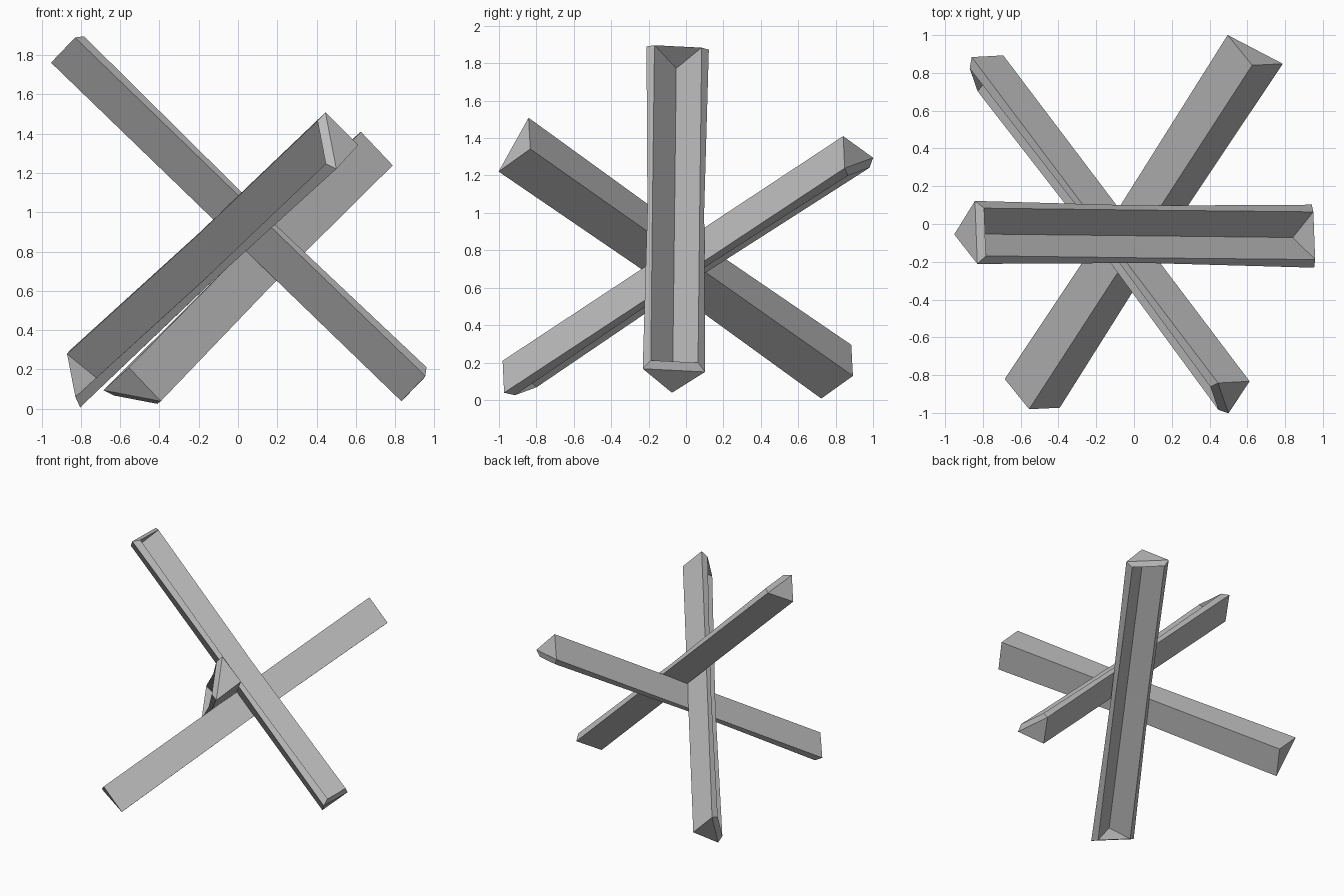
import bpy
import bmesh
from mathutils import Matrix, Vector

cube = bpy.data.objects.get("Cube")
if cube:
    bpy.data.objects.remove(cube, do_unlink=True)

LENGTH = 2.48      # beam length
HALF = 0.167       # half width and depth of the right-angled V profile
PINCH = 0.015      # slight narrowing at mid length
WALL = 0.035       # plate thickness

steel = bpy.data.materials.new("grey_steel")
steel.use_nodes = True
grey = (0.5, 0.5, 0.5, 1)
steel.diffuse_color = grey
steel.node_tree.nodes["Principled BSDF"].inputs["Base Color"].default_value = grey


def make_beam(name, spine, axis, opening):
    """V-shaped trough with closed ends; spine is the middle of its outer corner."""
    bm = bmesh.new()
    rings = []
    for x, half in ((-LENGTH / 2, HALF), (0, HALF - PINCH), (LENGTH / 2, HALF)):
        rings.append([bm.verts.new(p) for p in
                      ((x, -half, HALF), (x, 0, 0), (x, half, HALF))])
    # Two side walls
    for a, b in zip(rings, rings[1:]):
        for i in range(2):
            bm.faces.new((a[i], a[i + 1], b[i + 1], b[i]))
    # End plates
    bm.faces.new(reversed(rings[0]))
    bm.faces.new(rings[-1])
    bmesh.ops.recalc_face_normals(bm, faces=bm.faces)
    bm.normal_update()
    # Outward means the first wall faces down
    if bm.faces[:][0].normal.z > 0:
        bmesh.ops.reverse_faces(bm, faces=bm.faces)
    mesh = bpy.data.meshes.new(name)
    bm.to_mesh(mesh)
    bm.free()
    mesh.materials.append(steel)

    # Orient: local x along the beam, local z out of the open side
    d = Vector(axis).normalized()
    up = Vector(opening)
    up = (up - d * up.dot(d)).normalized()
    side = up.cross(d)
    frame = Matrix((d, side, up)).transposed().to_4x4()
    obj = bpy.data.objects.new(name, mesh)
    obj.matrix_world = Matrix.Translation(spine) @ frame
    bpy.context.collection.objects.link(obj)

    solid = obj.modifiers.new("plate_thickness", "SOLIDIFY")
    solid.thickness = WALL
    solid.offset = -1
    solid.use_even_offset = True
    return obj


# Three crossing beams
make_beam("sideways_beam", (-0.06, -0.065, 0.90), (1.78, -0.02, -1.72), (0.11, 0.01, 0.115))
make_beam("front_high_beam", (-0.04, 0.03, 0.735), (-1.30, 1.72, -1.21), (-0.14, -0.088, 0.022))
make_beam("back_high_beam", (0.035, -0.07, 0.81), (1.18, 1.82, 1.20), (0.015, 0.08, -0.14))
